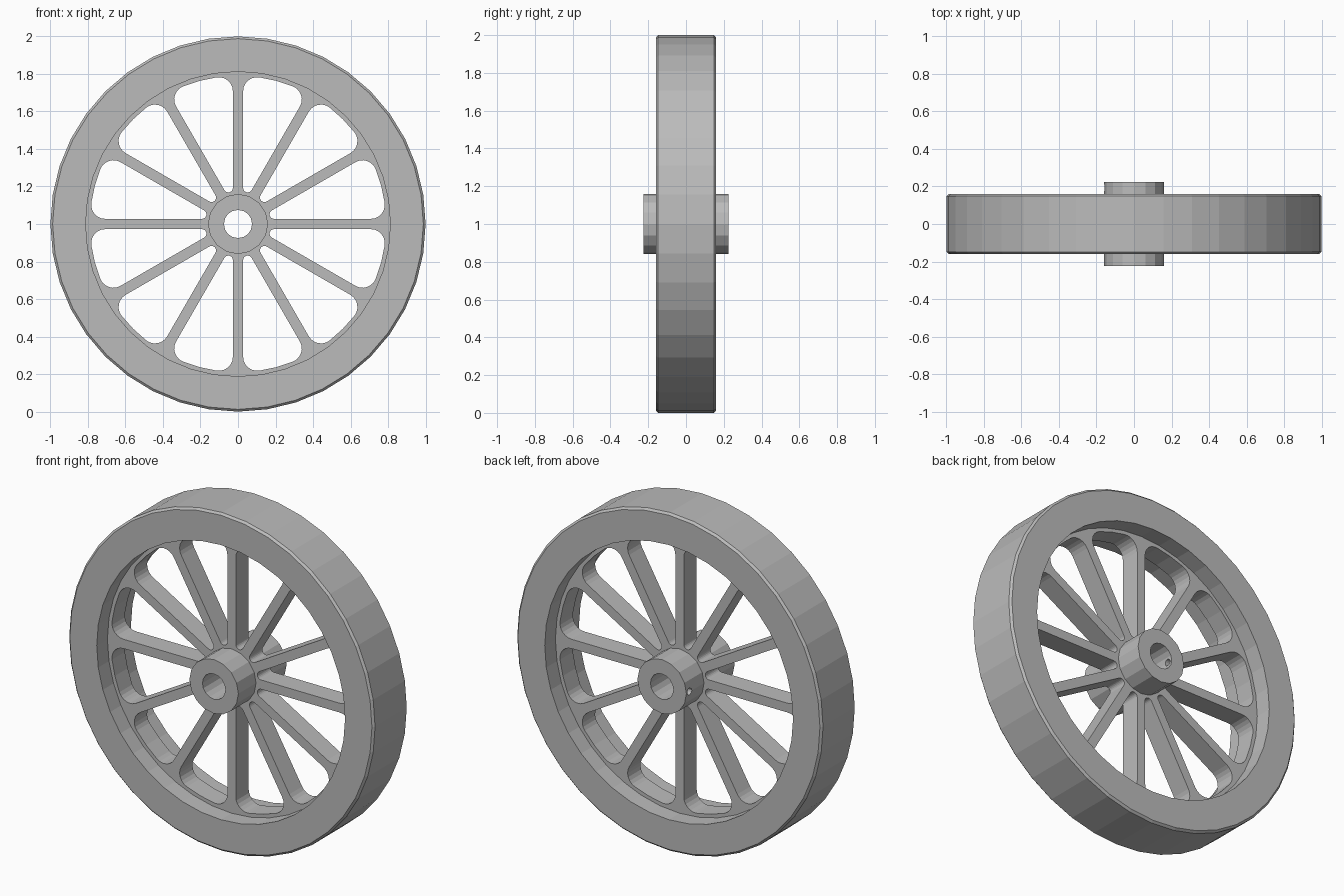
import bpy, bmesh
from math import sin, cos, asin, radians, degrees, pi
from mathutils import Matrix

old = bpy.data.objects.get("Cube")
if old:
    bpy.data.objects.remove(old, do_unlink=True)

grey = bpy.data.materials.new("plain_grey")
grey.use_nodes = True
grey.diffuse_color = (0.5, 0.5, 0.5, 1)
grey.node_tree.nodes["Principled BSDF"].inputs["Base Color"].default_value = (0.5, 0.5, 0.5, 1)

# Parts are shaped around local z, then stood upright on the ground
STAND = Matrix.Translation((0, 0, 1)) @ Matrix.Rotation(pi / 2, 4, 'X')


def add_object(name, mesh):
    mesh.transform(STAND)
    mesh.materials.clear()
    mesh.materials.append(grey)
    obj = bpy.data.objects.new(name, mesh)
    bpy.context.collection.objects.link(obj)
    return obj


def polar(r, deg):
    return r * cos(radians(deg)), r * sin(radians(deg))


def lathe(name, profile, sides):
    """Closed (radius, height) profile turned into a ring."""
    bm = bmesh.new()
    rings = [[bm.verts.new((*polar(r, 360 * i / sides), z)) for r, z in profile]
             for i in range(sides)]
    n = len(profile)
    for i in range(sides):
        a, b = rings[i], rings[(i + 1) % sides]
        for j in range(n):
            k = (j + 1) % n
            bm.faces.new((a[j], b[j], b[k], a[k]))
    bmesh.ops.recalc_face_normals(bm, faces=bm.faces)
    mesh = bpy.data.meshes.new(name)
    bm.to_mesh(mesh)
    bm.free()
    return add_object(name, mesh)


# Rim with small chamfers on its outer edges
half, chamfer, rim_inner = 0.16, 0.012, 0.812
lathe("rim", [(rim_inner, -half), (1 - chamfer, -half), (1, chamfer - half),
              (1, half - chamfer), (1 - chamfer, half), (rim_inner, half)], 40)

# Hub with bore
hub = lathe("hub", [(0.075, -0.225), (0.16, -0.225), (0.16, 0.225), (0.075, 0.225)], 16)

# Set screw hole through one side of the hub
bm = bmesh.new()
bmesh.ops.create_cone(bm, cap_ends=True, segments=12, radius1=0.02, radius2=0.02, depth=0.2,
                      matrix=Matrix.Translation((-0.13, 0, -0.193)) @ Matrix.Rotation(pi / 2, 4, 'Y'))
cut_mesh = bpy.data.meshes.new("screw_hole_cutter")
bm.to_mesh(cut_mesh)
bm.free()
cutter = add_object("screw_hole_cutter", cut_mesh)
cutter.hide_render = True
mod = hub.modifiers.new("screw_hole", 'BOOLEAN')
mod.operation, mod.object, mod.solver = 'DIFFERENCE', cutter, 'EXACT'
bpy.context.view_layer.objects.active = hub
bpy.ops.object.modifier_apply(modifier=mod.name)
bpy.data.objects.remove(cutter, do_unlink=True)

# Spoked web: a disc with rounded windows between the spokes
SPOKES, STEP = 12, 30
spoke_half, window_outer, window_inner, fillet = 0.0275, 0.79, 0.175, 0.075


def arc(radius, center, start, end, steps):
    pts = []
    for i in range(steps + 1):
        x, y = polar(radius, start + (end - start) * i / steps)
        pts.append((center[0] + x, center[1] + y))
    return pts


def window(a):
    """Outline of the opening that starts at the spoke at angle a."""
    reach = window_outer - fillet
    lean = degrees(asin((spoke_half + fillet) / reach))
    s = sin(radians(STEP / 2))
    tip = (window_inner * s - spoke_half) / (1 - s)
    b = a + STEP
    return (arc(fillet, polar(reach, a + lean), a - 90, a + lean, 6)
            + [polar(window_outer, a + STEP / 2)]
            + arc(fillet, polar(reach, b - lean), b - lean, b + 90, 6)
            + arc(tip, polar(window_inner + tip, a + STEP / 2), b + 90, a + 270, 8))


curve = bpy.data.curves.new("web_outline", 'CURVE')
curve.dimensions, curve.fill_mode = '2D', 'BOTH'
curve.extrude = 0.06
outlines = [arc(r, (0, 0), 0, 360, n)[:-1] for r, n in ((0.82, 40), (0.13, 16))]
outlines += [window(STEP * i) for i in range(SPOKES)]
for pts in outlines:
    spline = curve.splines.new('POLY')
    spline.points.add(len(pts) - 1)
    for p, (x, y) in zip(spline.points, pts):
        p.co = (x, y, 0, 1)
    spline.use_cyclic_u = True
outline = bpy.data.objects.new("web_outline", curve)
bpy.context.collection.objects.link(outline)
depsgraph = bpy.context.evaluated_depsgraph_get()
web_mesh = bpy.data.meshes.new_from_object(outline.evaluated_get(depsgraph))
bpy.data.objects.remove(outline, do_unlink=True)

bm = bmesh.new()
bm.from_mesh(web_mesh)
bmesh.ops.remove_doubles(bm, verts=bm.verts, dist=0.0001)
bmesh.ops.recalc_face_normals(bm, faces=bm.faces)
for f in bm.faces:
    f.smooth = False
bm.to_mesh(web_mesh)
bm.free()
add_object("spoked_web", web_mesh)
